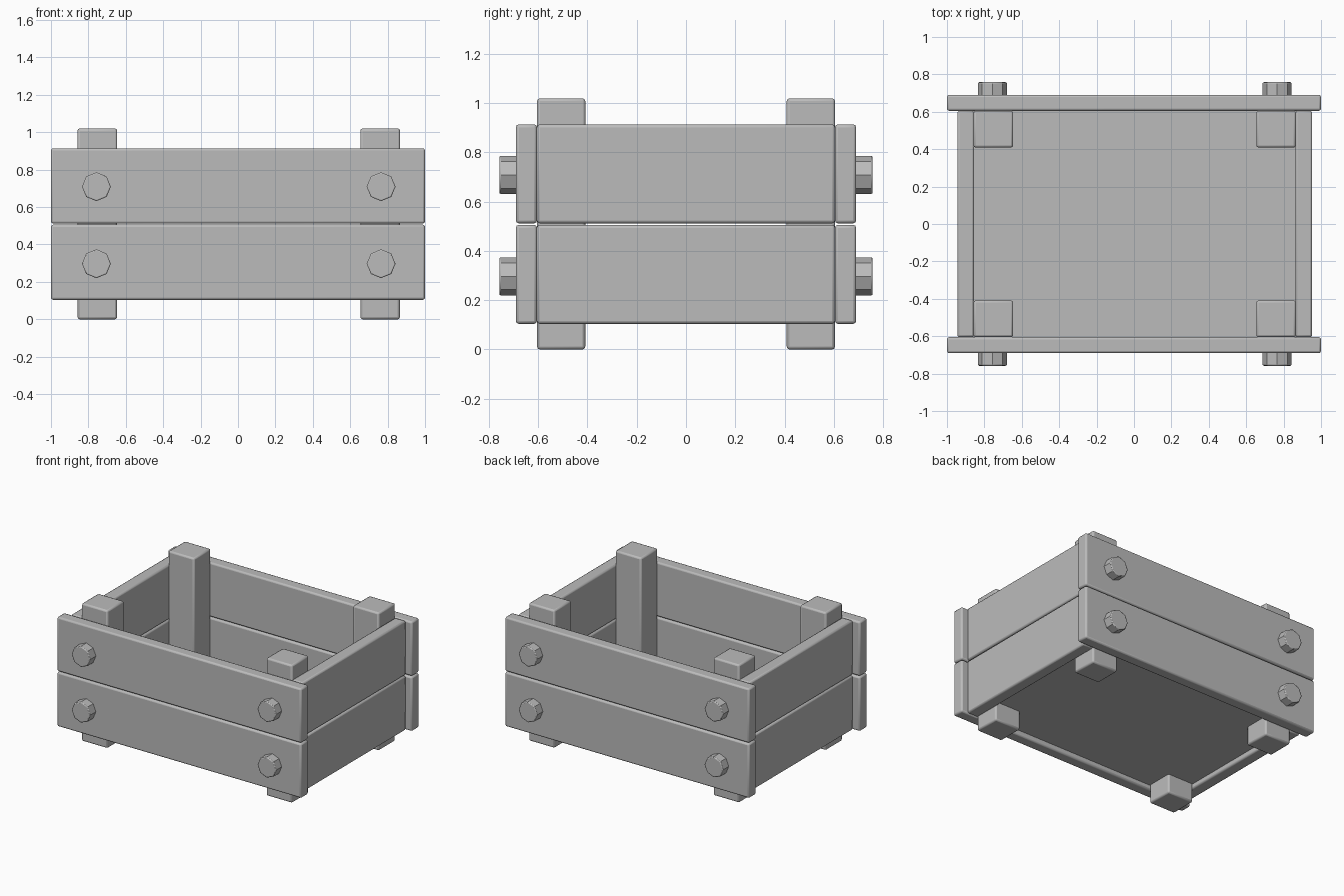
import bpy
from math import radians

default = bpy.data.objects.get("Cube")
if default:
    bpy.data.objects.remove(default, do_unlink=True)

grey = bpy.data.materials.new("plain_grey")
grey.use_nodes = True
colour = (0.5, 0.5, 0.5, 1)
grey.diffuse_color = colour
grey.node_tree.nodes["Principled BSDF"].inputs["Base Color"].default_value = colour


def finish(obj, name, bevel):
    """Name, colour and soften the edges of a part."""
    obj.name = name
    obj.data.materials.append(grey)
    if bevel:
        mod = obj.modifiers.new("soft_edges", 'BEVEL')
        mod.width = bevel
        mod.segments = 2
        mod.limit_method = 'ANGLE'
        mod.angle_limit = radians(50)
    bpy.ops.object.shade_smooth_by_angle(angle=radians(35))


def box(name, centre, size, bevel=0.012):
    bpy.ops.mesh.primitive_cube_add(size=1, location=centre)
    obj = bpy.context.object
    obj.scale = size
    bpy.ops.object.transform_apply(location=False, rotation=False, scale=True)
    finish(obj, name, bevel)


def bolt(name, centre):
    bpy.ops.mesh.primitive_cylinder_add(vertices=8, radius=0.077, depth=0.1,
                                        location=centre, rotation=(radians(90), 0, 0))
    finish(bpy.context.object, name, 0.006)


SHIFT = 0.004  # frame sits slightly off the long boards' centre
rows = {"lower": (0.305, 0.297), "upper": (0.713, 0.709)}
ends = {"front": -1, "back": 1}
sides = {"right": -1, "left": 1}

# Planks and bolts
for row, (board_z, bolt_z) in rows.items():
    for end, sy in ends.items():
        box(f"{end}_{row}_board", (0, sy * 0.648, board_z), (2, 0.086, 0.402))
        for side, sx in sides.items():
            bolt(f"{end}_{side}_{row}_bolt", (sx * 0.761 + SHIFT, sy * 0.708, bolt_z))
    for side, sx in sides.items():
        box(f"{side}_{row}_board", (sx * 0.904 + SHIFT, 0, board_z), (0.09, 1.21, 0.402))

# Corner posts
for end, sy in ends.items():
    for side, sx in sides.items():
        box(f"{end}_{side}_post", (sx * 0.756 + SHIFT, sy * 0.507, 0.51),
            (0.212, 0.196, 1.02))

# Floor
box("floor_panel", (SHIFT, 0, 0.17), (1.74, 1.22, 0.06), 0)
